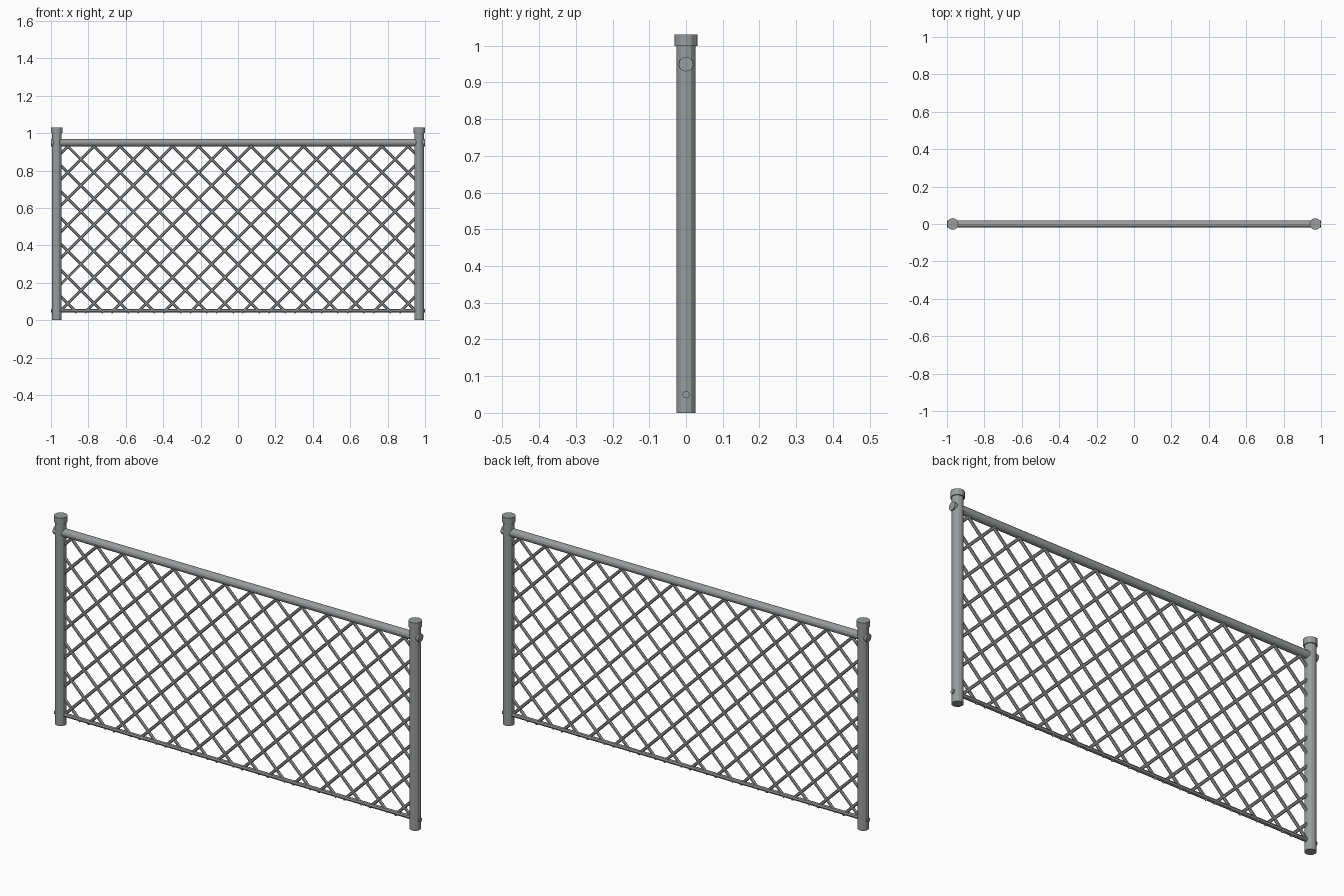
import bpy
import bmesh
from mathutils import Matrix, Vector

cube = bpy.data.objects.get("Cube")
if cube:
    bpy.data.objects.remove(cube, do_unlink=True)

# One galvanised metal colour for everything
steel = bpy.data.materials.new("galvanised grey")
steel.use_nodes = True
colour = (0.32, 0.335, 0.34, 1)
steel.diffuse_color = colour
steel.node_tree.nodes["Principled BSDF"].inputs["Base Color"].default_value = colour


def add_rod(bm, start, end, radius, sides):
    """Add a capped cylinder running from start to end."""
    start, end = Vector(start), Vector(end)
    axis = end - start
    turn = axis.to_track_quat("Z", "Y").to_matrix().to_4x4()
    bmesh.ops.create_cone(
        bm, cap_ends=True, segments=sides, radius1=radius, radius2=radius,
        depth=axis.length,
        matrix=Matrix.Translation((start + end) / 2) @ turn)


def make_part(name, rods):
    """Build one object out of (start, end, radius, sides) rods."""
    mesh = bpy.data.meshes.new(name)
    bm = bmesh.new()
    for rod in rods:
        add_rod(bm, *rod)
    bm.to_mesh(mesh)
    bm.free()
    mesh.materials.append(steel)
    part = bpy.data.objects.new(name, mesh)
    bpy.context.collection.objects.link(part)


# Posts with their caps
POST_X = 0.969
for side, x in (("left", POST_X), ("right", -POST_X)):
    make_part(side + "_post", [((x, 0, 0), (x, 0, 1), 0.026, 12)])
    make_part(side + "_post_cap", [((x, 0, 1), (x, 0, 1.03), 0.031, 12)])

# Rails passing through both posts
make_part("top_rail", [((-1, 0, 0.95), (1, 0, 0.95), 0.02, 12)])
make_part("bottom_rail", [((-1, 0, 0.05), (1, 0, 0.05), 0.01, 8)])

# Diagonal mesh wires, clipped to the frame
SPACING = 0.14
CROSS_Z = 0.93
LOW, HIGH, EDGE = 0.04, 0.95, 0.96
for name, slope in (("rising_wires", 1), ("falling_wires", -1)):
    wires = []
    for k in range(-16, 16):
        x0 = SPACING * (k + 0.5)
        limits = sorted(CROSS_Z + slope * (x - x0) for x in (-EDGE, EDGE))
        z0, z1 = max(LOW, limits[0]), min(HIGH, limits[1])
        if z1 - z0 > 0.02:
            ends = [(x0 + slope * (z - CROSS_Z), 0, z) for z in (z0, z1)]
            wires.append((*ends, 0.0075, 6))
    make_part(name, wires)
